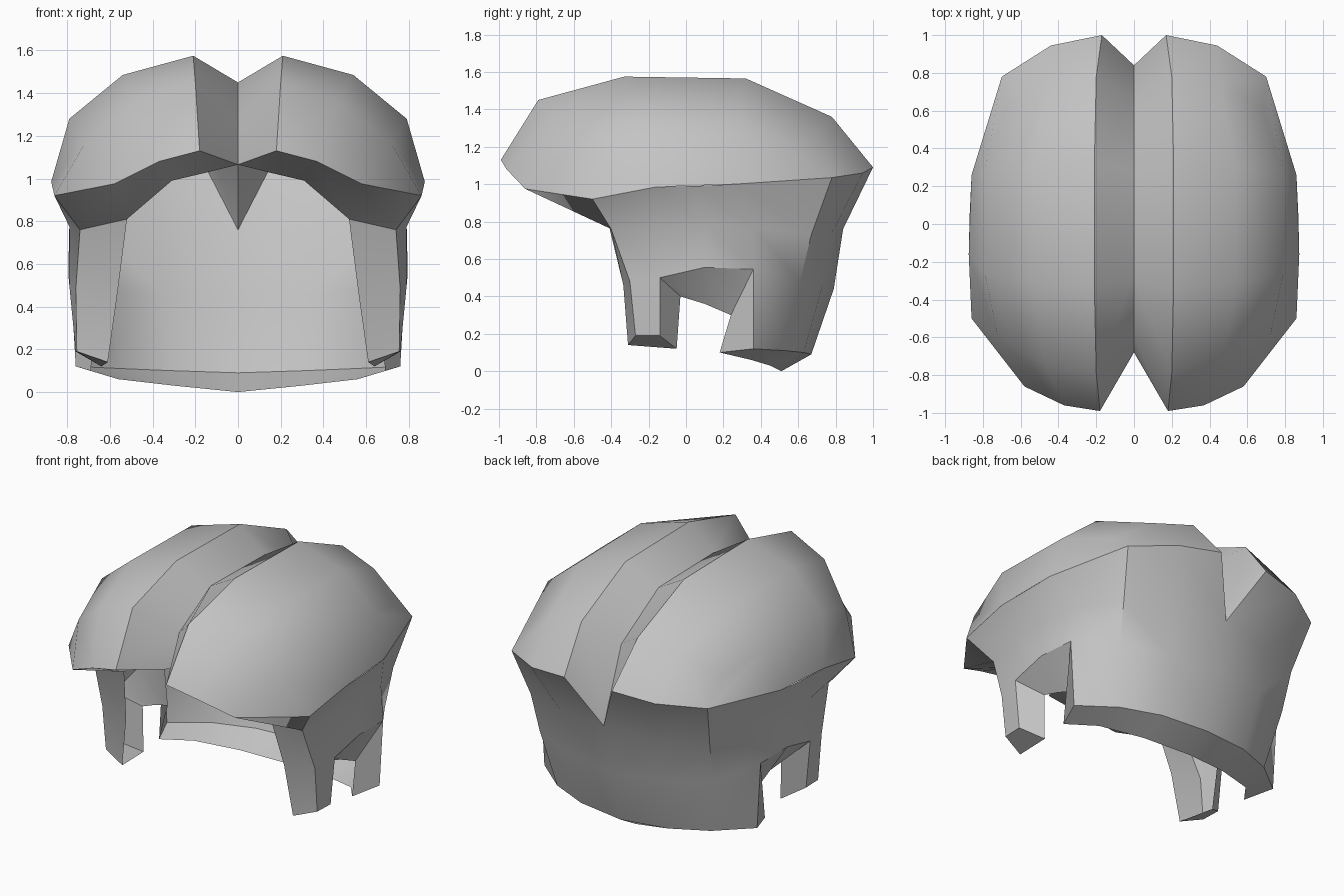
import bpy
import bmesh
import math

cube = bpy.data.objects.get("Cube")
if cube:
    bpy.data.objects.remove(cube, do_unlink=True)

grey = bpy.data.materials.new("plain_grey")
grey.use_nodes = True
colour = (0.55, 0.55, 0.55, 1.0)
grey.diffuse_color = colour
grey.node_tree.nodes["Principled BSDF"].inputs["Base Color"].default_value = colour


def loft(name, rows, smooth_angle):
    """Skin neighbouring rows of points, leave gaps at None, mirror across x."""
    bm = bmesh.new()
    shared = {}

    def vert(point):
        if point not in shared:
            shared[point] = bm.verts.new(point)
        return shared[point]

    for upper, lower in zip(rows, rows[1:]):
        for i in range(len(upper) - 1):
            corners = [upper[i], upper[i + 1], lower[i + 1], lower[i]]
            if None in corners:
                continue
            corners = list(dict.fromkeys(corners))
            if len(corners) > 2:
                bm.faces.new([vert(p) for p in corners])
    bmesh.ops.recalc_face_normals(bm, faces=bm.faces[:])
    mesh = bpy.data.meshes.new(name)
    bm.to_mesh(mesh)
    bm.free()
    mesh.materials.append(grey)
    obj = bpy.data.objects.new(name, mesh)
    bpy.context.collection.objects.link(obj)
    mirror = obj.modifiers.new("mirror", 'MIRROR')
    mirror.use_clip = True
    mirror.merge_threshold = 0.002
    bpy.ops.object.select_all(action='DESELECT')
    bpy.context.view_layer.objects.active = obj
    obj.select_set(True)
    bpy.ops.object.modifier_apply(modifier=mirror.name)
    bpy.ops.object.shade_smooth_by_angle(angle=math.radians(smooth_angle))
    return obj


# Lower rim of the dome, from the front parting round to the back parting
rim_front = (.18, -.99, 1.13)
rim_brow = (.37, -.96, 1.08)
rim_temple = (.58, -.86, .975)
rim_corner = (.86, -.5, .92)
rim_side = (.875, -.16, .985)
rim_middle = (.87, .05, .99)
rim_rear_side = (.86, .26, 1.0)
rim_back_corner = (.7, .78, 1.035)
rim_back = (.44, .945, 1.06)
rim_end = (.17, 1.0, 1.09)

# Dome sections from front to back, each running from ridge to rim
dome_rows = [
    [rim_front, rim_brow, rim_temple, rim_corner],
    [(.2, -.79, 1.45), (.47, -.74, 1.36), (.72, -.6, 1.16), rim_corner],
    [(.21, -.33, 1.575), (.54, -.31, 1.485), (.79, -.26, 1.28), rim_side],
    [(.21, .32, 1.565), (.54, .3, 1.475), (.79, .28, 1.27), rim_rear_side],
    [(.2, .78, 1.36), (.46, .73, 1.3), (.68, .6, 1.17), rim_back_corner],
    [rim_end, rim_back, rim_back_corner, rim_back_corner],
]
loft("dome", dome_rows, 60)

# V-shaped parting between the two halves of the dome
part_front = (0, -.68, 1.065)
nape_top = (0, .84, .76)
part_line = [part_front, (0, -.6, 1.27), (0, -.28, 1.45),
             (0, .28, 1.44), (0, .66, 1.22), nape_top]
ridge_line = [row[0] for row in dome_rows]
groove = loft("parting_groove", [ridge_line, part_line], 35)

# Side and back wall, with a band under the rim and an opening at the ear
rim_row = [rim_corner, rim_side, rim_middle, rim_rear_side,
           rim_back_corner, rim_back, rim_end]
top_row = [(.74, -.4, .76), (.79, -.14, .775), (.79, .1, .78), (.77, .36, .77),
           (.64, .67, .73), (.35, .78, .74), nape_top]
mid_row = [(.76, -.3, .48), (.79, -.14, .5), (.795, .1, .555), (.785, .36, .545),
           (.62, .61, .48), (.35, .73, .46), (0, .79, .44)]
low_row = [(.755, -.27, .19), (.76, -.14, .19), None, (.76, .36, .12),
           (.55, .53, .11), (.31, .63, .1), (0, .67, .09)]
loft("side_and_back_wall", [rim_row, top_row, mid_row, low_row], 32)

# Underside lip at the front of the dome
lip_inner_corner = (.52, -.42, .81)
lip_outer = [rim_front, rim_front, rim_brow, rim_temple, rim_corner]
lip_inner = [part_front, (.14, -.62, 1.03), (.31, -.6, .99),
             lip_inner_corner, top_row[0]]
loft("front_lip", [lip_outer, lip_inner], 40)

# Inward-turned edge round the sideburn, ear opening and nape
trim_outer = [top_row[0], mid_row[0], low_row[0], low_row[1],
              *mid_row[1:4], *low_row[3:]]
trim_inner = [lip_inner_corner, (.565, -.335, .46), (.61, -.31, .14),
              (.64, -.05, .12), (.66, -.03, .4), (.66, .1, .36),
              (.67, .24, .3), (.69, .18, .1), (.56, .35, .06),
              (.3, .45, .03), (0, .51, 0)]
loft("inner_edge", [trim_outer, trim_inner], 30)
